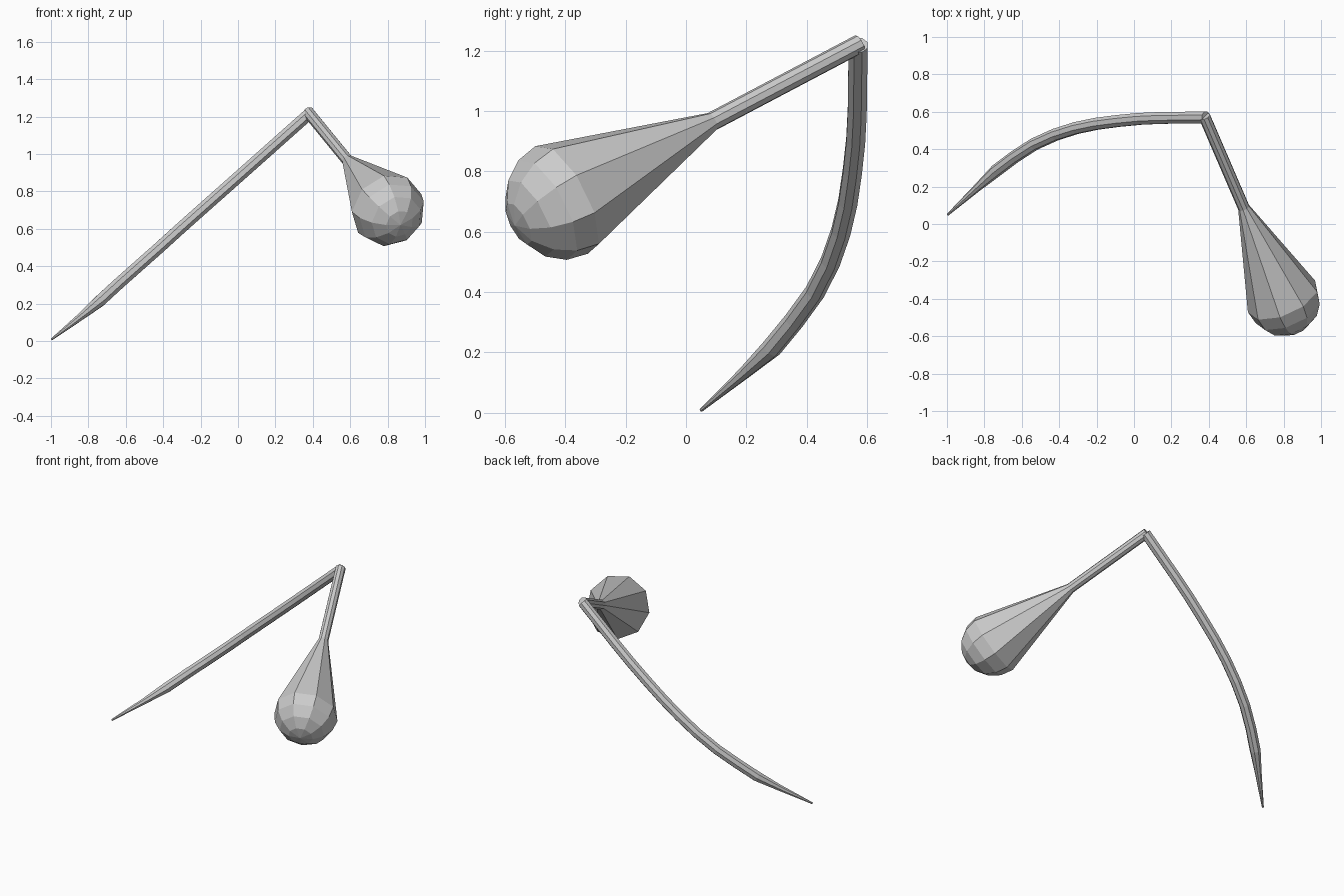
import bpy, bmesh
from math import sin, cos, pi, radians
from mathutils import Vector

if "Cube" in bpy.data.objects:
    bpy.data.objects.remove(bpy.data.objects["Cube"])


def sweep(name, path, radii, sides, ref, phase):
    """Flat-shaded tube of varying radius along a path; ref fixes the roll."""
    path = [Vector(p) for p in path]
    ref = Vector(ref)
    bm = bmesh.new()
    rings = []
    for i, (p, r) in enumerate(zip(path, radii)):
        t = (path[min(i + 1, len(path) - 1)] - path[max(i - 1, 0)]).normalized()
        u = t.cross(ref).normalized()
        v = u.cross(t)
        angles = [phase + 2 * pi * k / sides for k in range(sides)]
        rings.append([bm.verts.new(p + r * (u * cos(a) + v * sin(a))) for a in angles])
    for a, b in zip(rings, rings[1:]):
        for k in range(sides):
            j = (k + 1) % sides
            bm.faces.new((a[k], a[j], b[j], b[k]))
    bm.faces.new(rings[0])
    bm.faces.new(rings[-1])
    bmesh.ops.recalc_face_normals(bm, faces=bm.faces)
    me = bpy.data.meshes.new(name)
    bm.to_mesh(me)
    bm.free()
    ob = bpy.data.objects.new(name, me)
    bpy.context.collection.objects.link(ob)
    return ob


# Curved arm: bends within one slanted plane and tapers to a point
arm = [(0.385, 0.570, 1.218), (0.14, 0.567, 1.0), (0.03, 0.562, 0.902),
       (-0.085, 0.551, 0.80), (-0.20, 0.536, 0.698), (-0.31, 0.513, 0.60),
       (-0.42, 0.478, 0.50), (-0.533, 0.427, 0.40), (-0.64, 0.358, 0.305),
       (-0.738, 0.284, 0.215), (-0.84, 0.192, 0.131), (-0.996, 0.05, 0.009)]
sweep("curved_arm", arm, [0.034] * 10 + [0.021, 0.006], 8, (-0.892, 0, 1), pi / 8)

# Straight stem flaring into a bulb with a rounded end
top = Vector((0.377, 0.575, 1.222))
centre = Vector((0.797, -0.40, 0.708))
axis = (centre - top).normalized()
R = 0.202
path, radii = [top, top.lerp(centre, 0.5)], [0.032, 0.032]
steps = 4
for i in range(steps + 1):
    a = pi / 2 * i / steps
    path.append(centre + axis * R * sin(a))
    radii.append(max(R * cos(a), 0.001))
sweep("stem_and_bulb", path, radii, 9, (1, 0, 0), radians(35))
